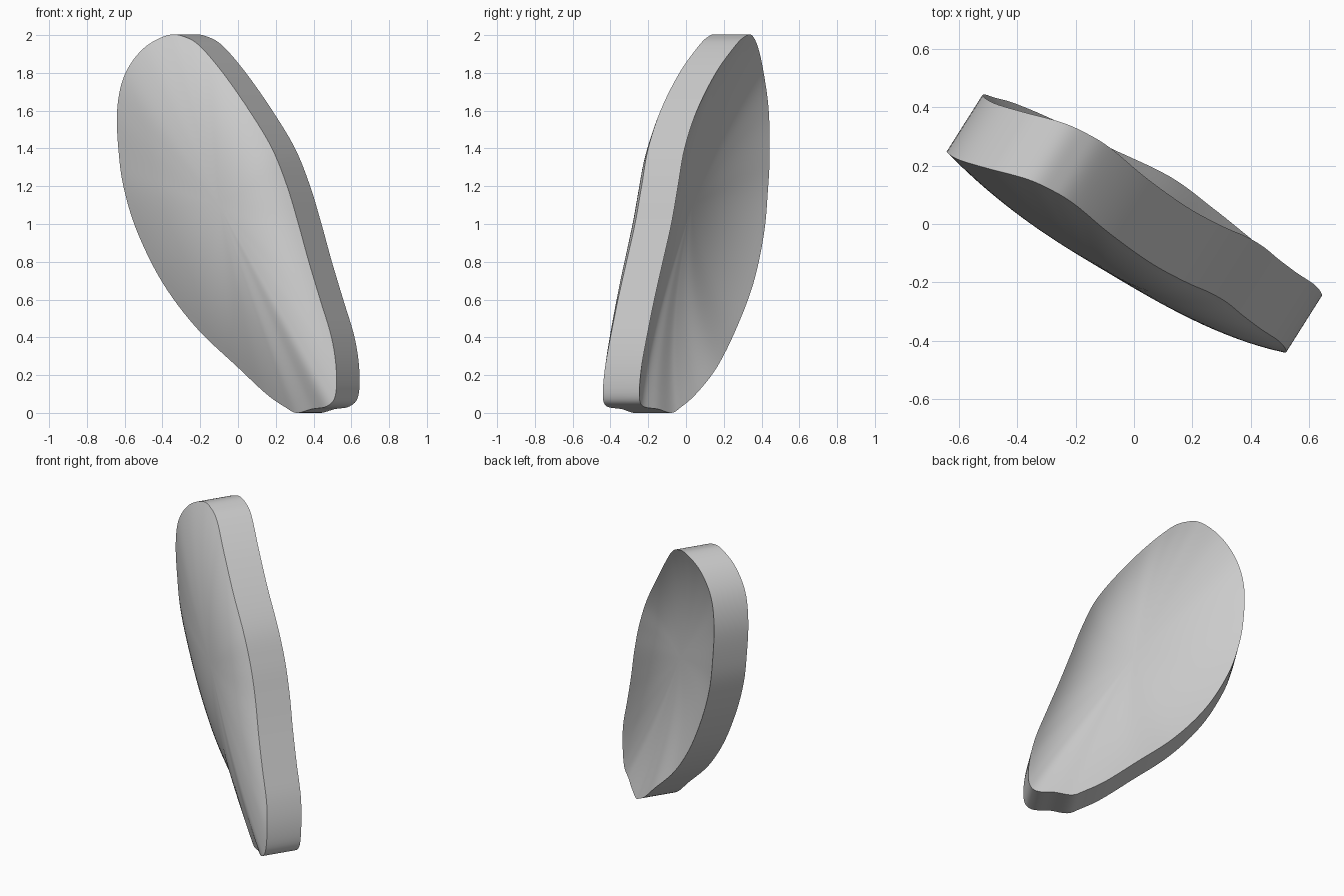
import bpy
import bmesh
import math
from mathutils import Vector

cube = bpy.data.objects.get("Cube")
if cube:
    bpy.data.objects.remove(cube, do_unlink=True)

# Rim of the front surface, as x, y, z
RIM = [
    (-.37, .155, 2), (-.5, .19, 1.93), (-.6, .22, 1.79), (-.64, .245, 1.6),
    (-.63, .25, 1.36), (-.6, .24, 1.17), (-.53, .22, .95), (-.4, .165, .69),
    (-.22, .075, .45), (0, -.03, .24), (.15, -.14, .1), (.25, -.22, .03),
    (.31, -.27, 0), (.39, -.34, .02), (.47, -.42, .035), (.515, -.44, .09),
    (.52, -.43, .23), (.495, -.4, .4), (.435, -.36, .6), (.375, -.315, .8),
    (.32, -.27, 1), (.26, -.235, 1.2), (.18, -.2, 1.4), (.06, -.135, 1.6),
    (-.08, -.035, 1.8), (-.2, .065, 1.94), (-.28, .115, 1.99),
]
CENTRE = Vector((-.1, 0, 1.1))
THICKNESS = Vector((.122, .193, 0))
STEPS = 6      # samples between rim points
RINGS = 16     # rings from centre to rim
BULGE = .12


def smooth_loop(points, steps):
    """Closed Catmull-Rom curve through the points."""
    pts = [Vector(p) for p in points]
    n = len(pts)
    loop = []
    for i in range(n):
        a, b, c, d = (pts[(i + k) % n] for k in (-1, 0, 1, 2))
        for j in range(steps):
            t = j / steps
            loop.append(b + (c - a) * t / 2
                        + (a - b * 2.5 + c * 2 - d / 2) * t ** 2
                        + (b * 3 - a - c * 3 + d) * t ** 3 / 2)
    return loop


def base_plane(x):
    return -.1 - .595 * x


def dish_point(rim, s):
    """Point on the dished surface, s running from centre to rim."""
    p = CENTRE.lerp(rim, s)
    deviation = rim.y - base_plane(rim.x)
    p.y = base_plane(p.x) + deviation * s ** 2 - BULGE * (1 - s ** 2.5)
    return p


# Dished front surface
rim = smooth_loop(RIM, STEPS)
count = len(rim)
bm = bmesh.new()
hub = bm.verts.new(dish_point(rim[0], 0))
rings = [[bm.verts.new(dish_point(p, r / RINGS)) for p in rim]
         for r in range(1, RINGS + 1)]
for i in range(count):
    j = (i + 1) % count
    bm.faces.new((hub, rings[0][i], rings[0][j]))
    for inner, outer in zip(rings, rings[1:]):
        bm.faces.new((inner[i], outer[i], outer[j], inner[j]))

# Thickness: back surface and side wall
back = bmesh.ops.extrude_face_region(bm, geom=bm.faces[:], use_keep_orig=True)
bmesh.ops.translate(bm, vec=THICKNESS,
                    verts=[g for g in back["geom"]
                           if isinstance(g, bmesh.types.BMVert)])

# Rest on the ground
low = min(v.co.z for v in bm.verts)
bmesh.ops.translate(bm, vec=(0, 0, -low), verts=bm.verts[:])
bmesh.ops.recalc_face_normals(bm, faces=bm.faces[:])

mesh = bpy.data.meshes.new("curved_panel")
bm.to_mesh(mesh)
bm.free()
panel = bpy.data.objects.new("curved_panel", mesh)
bpy.context.collection.objects.link(panel)

# Plain grey material
grey = bpy.data.materials.new("light_grey")
grey.use_nodes = True
colour = (.6, .6, .6, 1)
grey.diffuse_color = colour
grey.node_tree.nodes["Principled BSDF"].inputs["Base Color"].default_value = colour
mesh.materials.append(grey)

bpy.ops.object.select_all(action='DESELECT')
panel.select_set(True)
bpy.context.view_layer.objects.active = panel
bpy.ops.object.shade_smooth_by_angle(angle=math.radians(35))
